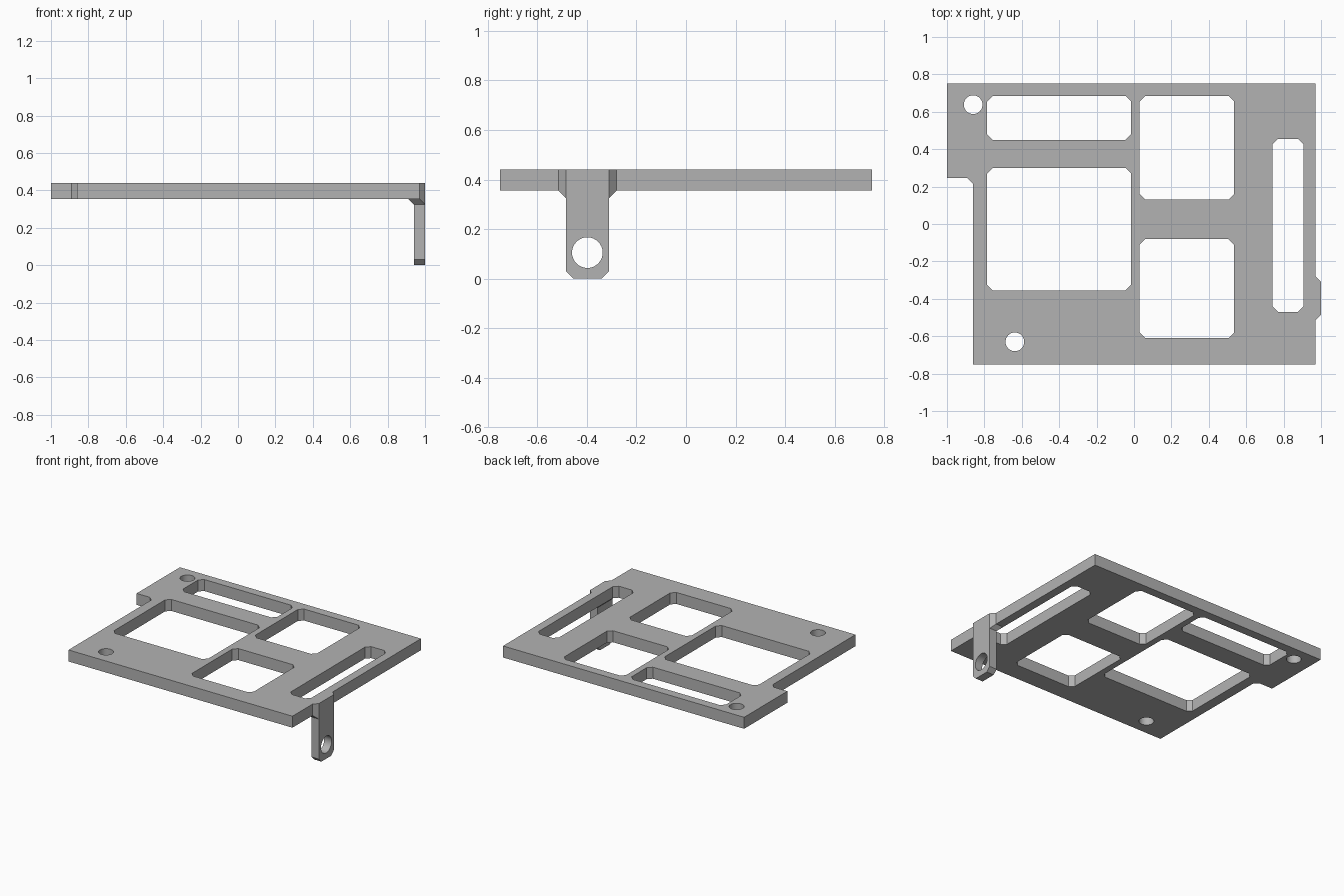
import bpy
import bmesh
from math import cos, sin, pi, radians

if "Cube" in bpy.data.objects:
    bpy.data.objects.remove(bpy.data.objects["Cube"], do_unlink=True)

grey = bpy.data.materials.new("plain grey")
grey.use_nodes = True
grey.diffuse_color = (0.45, 0.45, 0.45, 1)
grey.node_tree.nodes["Principled BSDF"].inputs["Base Color"].default_value = (0.45, 0.45, 0.45, 1)

CUT = 0.03            # corner chamfer used everywhere
BOTTOM, TOP = 0.355, 0.44


def chamfered(x0, x1, y0, y1, c=CUT):
    return [(x0 + c, y0), (x1 - c, y0), (x1, y0 + c), (x1, y1 - c),
            (x1 - c, y1), (x0 + c, y1), (x0, y1 - c), (x0, y0 + c)]


def circle(cx, cy, r, n=32):
    return [(cx + r * cos(2 * pi * i / n), cy + r * sin(2 * pi * i / n)) for i in range(n)]


def finish(name, bm):
    bmesh.ops.remove_doubles(bm, verts=bm.verts, dist=0.0001)
    bmesh.ops.recalc_face_normals(bm, faces=bm.faces)
    mesh = bpy.data.meshes.new(name)
    bm.to_mesh(mesh)
    bm.free()
    mesh.materials.append(grey)
    ob = bpy.data.objects.new(name, mesh)
    bpy.context.collection.objects.link(ob)
    bpy.ops.object.select_all(action='DESELECT')
    ob.select_set(True)
    bpy.context.view_layer.objects.active = ob
    bpy.ops.object.shade_smooth_by_angle(angle=radians(25))
    return ob


def slab(name, outline, openings, thickness):
    """Flat plate with openings, centred on its own mid plane."""
    curve = bpy.data.curves.new(name + " profile", 'CURVE')
    curve.dimensions = '2D'
    curve.fill_mode = 'BOTH'
    curve.extrude = thickness / 2
    for loop in [outline] + openings:
        spline = curve.splines.new('POLY')
        spline.points.add(len(loop) - 1)
        for point, (x, y) in zip(spline.points, loop):
            point.co = (x, y, 0, 1)
        spline.use_cyclic_u = True
    helper = bpy.data.objects.new(name + " profile", curve)
    bpy.context.collection.objects.link(helper)
    mesh = bpy.data.meshes.new_from_object(
        helper.evaluated_get(bpy.context.evaluated_depsgraph_get()))
    bm = bmesh.new()
    bm.from_mesh(mesh)
    bpy.data.objects.remove(helper, do_unlink=True)
    bpy.data.curves.remove(curve)
    bpy.data.meshes.remove(mesh)
    return finish(name, bm)


# Plate with a stepped left edge and a small bulge above the tab
tab_front, tab_back = -0.485, -0.31
outline = [(-1, 0.75), (-1, 0.245), (-0.89, 0.245), (-0.86, 0.215), (-0.86, -0.75),
           (0.97, -0.75), (0.97, tab_front - CUT), (1, tab_front),
           (1, tab_back), (0.97, tab_back + CUT), (0.97, 0.75)]
windows = [chamfered(-0.785, -0.015, 0.45, 0.685),
           chamfered(-0.785, -0.015, -0.355, 0.30),
           chamfered(0.03, 0.535, 0.13, 0.685),
           chamfered(0.03, 0.535, -0.61, -0.08),
           chamfered(0.74, 0.907, -0.47, 0.455)]
screw_holes = [circle(-0.86, 0.638, 0.05), circle(-0.637, -0.63, 0.05)]
plate = slab("plate", outline, windows + screw_holes, TOP - BOTTOM)
plate.location.z = (TOP + BOTTOM) / 2

# Hanging tab with an eyelet and chamfered lower corners
neck = BOTTOM - CUT
tab_shape = [(tab_front, neck), (tab_front, CUT), (tab_front + CUT, 0),
             (tab_back - CUT, 0), (tab_back, CUT), (tab_back, neck)]
tab = slab("tab", tab_shape, [circle(-0.398, 0.105, 0.062)], 0.06)
tab.rotation_euler = (pi / 2, 0, pi / 2)
tab.location.x = 0.97

# Sloped collar joining the tab to the plate
bm = bmesh.new()
for y, out in ((tab_front, -CUT), (tab_back, CUT)):
    for x, dy, z in ((0.94, 0, neck), (1, 0, neck), (1, 0, BOTTOM),
                     (0.97, out, BOTTOM), (0.91, out, BOTTOM)):
        bm.verts.new((x, y + dy, z))
bmesh.ops.convex_hull(bm, input=bm.verts)
finish("tab_collar", bm)
